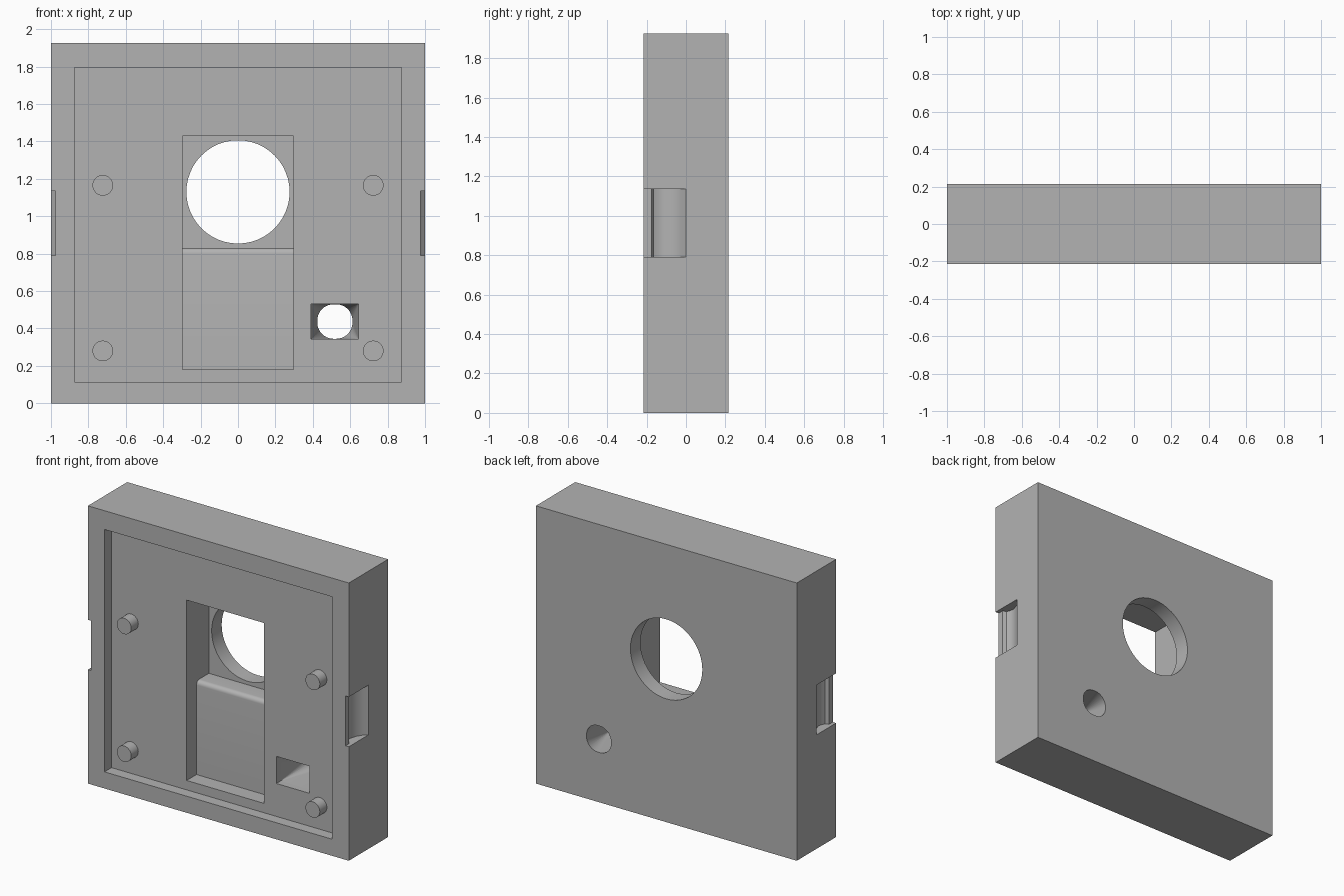
import bpy, bmesh, math
from mathutils import Matrix, Vector

cube = bpy.data.objects.get("Cube")
if cube:
    bpy.data.objects.remove(cube, do_unlink=True)

WIDTH, HEIGHT = 2.0, 1.925
FRONT, BACK = -0.215, 0.215
FLOOR = -0.138       # floor of the wide front recess
OUT = 0.1            # how far cutters reach past the body

grey = bpy.data.materials.new("grey plastic")
grey.use_nodes = True
colour = (0.45, 0.45, 0.45, 1)
grey.diffuse_color = colour
grey.node_tree.nodes["Principled BSDF"].inputs["Base Color"].default_value = colour


def finish(name, bm):
    bmesh.ops.recalc_face_normals(bm, faces=bm.faces)
    mesh = bpy.data.meshes.new(name)
    bm.to_mesh(mesh)
    bm.free()
    mesh.materials.append(grey)
    obj = bpy.data.objects.new(name, mesh)
    bpy.context.collection.objects.link(obj)
    return obj


def box(name, x0, x1, y0, y1, z0, z1):
    bm = bmesh.new()
    size = Matrix.Diagonal((x1 - x0, y1 - y0, z1 - z0, 1))
    middle = Matrix.Translation(((x0 + x1) / 2, (y0 + y1) / 2, (z0 + z1) / 2))
    bmesh.ops.create_cube(bm, size=1, matrix=middle @ size)
    return finish(name, bm)


def cylinder(name, x, z, radius, y0, y1, sides):
    bm = bmesh.new()
    place = Matrix.Translation((x, (y0 + y1) / 2, z)) @ Matrix.Rotation(math.pi / 2, 4, 'X')
    bmesh.ops.create_cone(bm, cap_ends=True, segments=sides, radius1=radius,
                          radius2=radius, depth=y1 - y0, matrix=place)
    return finish(name, bm)


def prism(name, points, travel):
    bm = bmesh.new()
    face = bm.faces.new([bm.verts.new(p) for p in points])
    swept = bmesh.ops.extrude_face_region(bm, geom=[face])
    verts = [v for v in swept["geom"] if isinstance(v, bmesh.types.BMVert)]
    bmesh.ops.translate(bm, verts=verts, vec=travel)
    return finish(name, bm)


def arc(cx, cy, radius, start, end, steps=6):
    for i in range(steps + 1):
        a = math.radians(start + (end - start) * i / steps)
        yield cx + radius * math.cos(a), cy + radius * math.sin(a)


def activate(obj):
    bpy.ops.object.select_all(action='DESELECT')
    obj.select_set(True)
    bpy.context.view_layer.objects.active = obj


def cut(target, cutter):
    cutter.hide_render = True
    mod = target.modifiers.new("cut", 'BOOLEAN')
    mod.operation, mod.solver, mod.object = 'DIFFERENCE', 'EXACT', cutter
    activate(target)
    bpy.ops.object.modifier_apply(modifier=mod.name)
    bpy.data.objects.remove(cutter, do_unlink=True)


# Solid housing with a wide shallow recess in the front
housing = box("housing", -WIDTH / 2, WIDTH / 2, FRONT, BACK, 0, HEIGHT)
cut(housing, box("recess_cutter", -0.873, 0.873, FRONT - OUT, FLOOR, 0.115, 1.795))

# Stepped pocket: shallow below, deep above, with a rounded ledge
STEP, DEEP, LEDGE, ROUND = -0.03, 0.105, 0.83, 0.03
edge = list(arc(STEP + ROUND, LEDGE - ROUND, ROUND, 180, 90))
outline = [(FRONT - OUT, 0.18), (STEP, 0.18), *edge,
           (DEEP, LEDGE), (DEEP, 1.43), (FRONT - OUT, 1.43)]
cut(housing, prism("pocket_cutter", [(-0.297, y, z) for y, z in outline], (0.594, 0, 0)))

# Large round opening through the back wall
cut(housing, cylinder("opening_cutter", 0, 1.13, 0.276, 0.05, BACK + OUT, 48))

# Small window: straight rectangular mouth, then a funnel to a round hole
HX, HZ, HR, MOUTH = 0.518, 0.437, 0.092, FLOOR + 0.045
bm = bmesh.new()
for sx in (-1, 1):
    for sz in (-1, 1):
        bm.verts.new((HX + sx * 0.127, MOUTH, HZ + sz * 0.094))
for x, z in list(arc(HX, HZ, HR, 0, 360, 32))[:-1]:
    bm.verts.new((x, BACK, z))
    bm.verts.new((x, BACK + 0.02, z))
bmesh.ops.convex_hull(bm, input=bm.verts)
funnel = finish("funnel_cutter", bm)
cut(housing, funnel)
cut(housing, box("mouth_cutter", HX - 0.127, HX + 0.127, FRONT - OUT, MOUTH + 0.001,
                 HZ - 0.094, HZ + 0.094))

# Snap-fit notches in both sides: thin lip, hollow, curved run-out
hollow = [(0.975, FRONT - OUT), (0.975, -0.175), (0.95, -0.165), (0.938, -0.14),
          (0.935, -0.11), (0.95, -0.06), (0.972, -0.025), (1.0, 0.0),
          (1 + OUT, 0.0), (1 + OUT, FRONT - OUT)]
for side in (-1, 1):
    points = [(side * x, y, 0.79) for x, y in hollow]
    cut(housing, prism("notch_cutter", points, (0, 0, 0.345)))

activate(housing)
bpy.ops.object.shade_smooth_by_angle(angle=math.radians(30))

# Four locating pegs standing on the recess floor
for side, label in ((-1, "right"), (1, "left")):
    for z, level in ((0.28, "lower"), (1.165, "upper")):
        peg = cylinder(f"{level}_{label}_peg", side * 0.723, z, 0.055, FRONT, FLOOR + 0.01, 32)
        activate(peg)
        bpy.ops.object.shade_smooth_by_angle(angle=math.radians(30))
